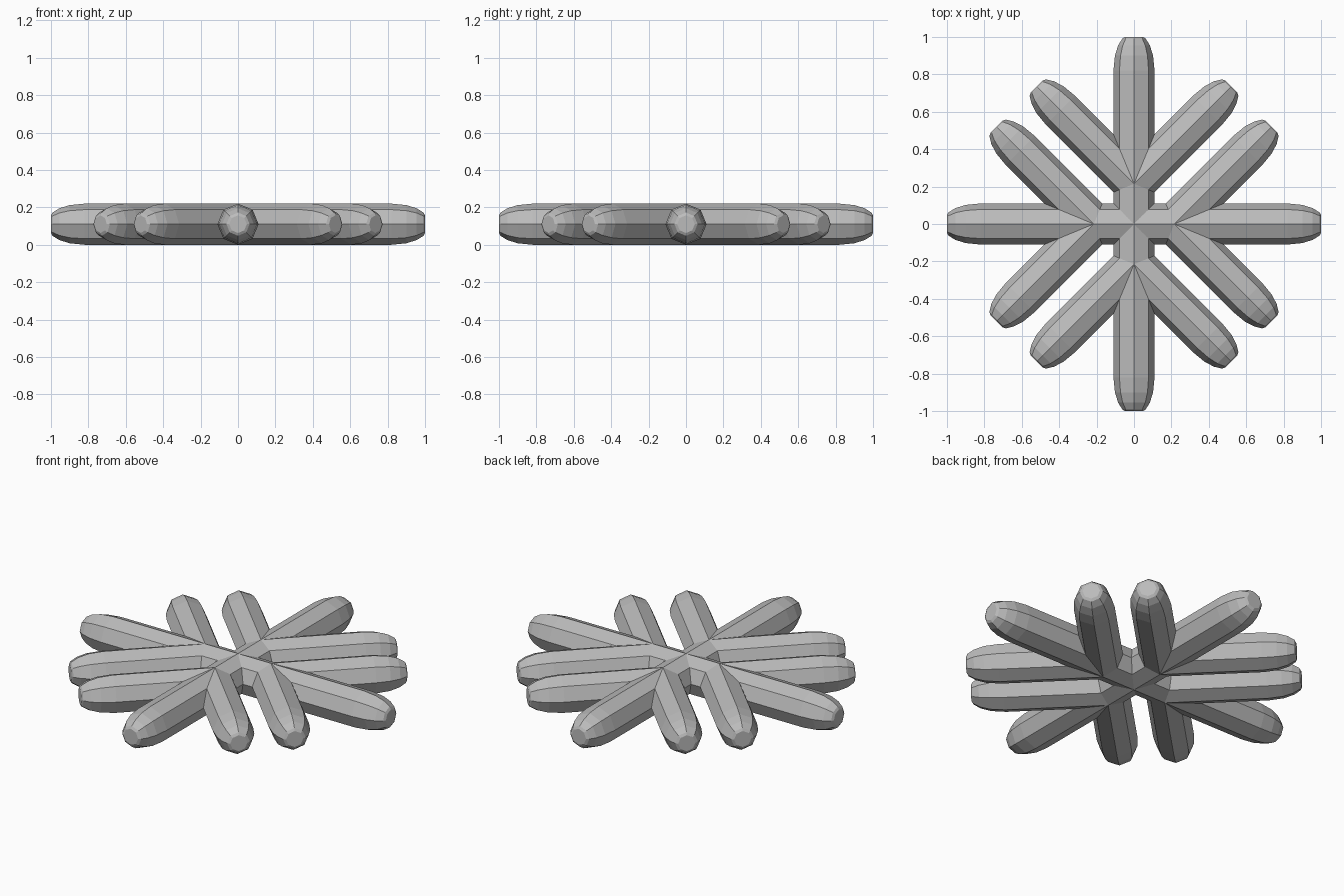
import bpy, bmesh, math
from mathutils import Matrix, Vector

cube = bpy.data.objects.get("Cube")
if cube:
    bpy.data.objects.remove(cube)

RADIUS = 0.11
HUB = 0.215      # distance from the centre where the side branches fork off
SIDES = 8
# rounded tip: distance back from the end, radius
TIP = [(0.18, RADIUS), (0.1, 0.102), (0.045, 0.085), (0.008, 0.062), (0, 0.047)]

grey = bpy.data.materials.new("plain grey")
grey.use_nodes = True
grey.diffuse_color = (0.5, 0.5, 0.5, 1)
grey.node_tree.nodes["Principled BSDF"].inputs["Base Color"].default_value = (0.5, 0.5, 0.5, 1)


def add_rod(name, start, angle, length, mitre=0.0):
    """Octagonal rod lying flat, with a rounded tip and an optionally mitred root."""
    bm = bmesh.new()
    stations = [(0, RADIUS)] + [(length - back, r) for back, r in TIP]
    rings = []
    for i, (along, r) in enumerate(stations):
        ring = []
        for k in range(SIDES):
            a = math.tau * k / SIDES
            side, up = r * math.cos(a), r * math.sin(a)
            shear = side * math.tan(mitre) if i == 0 else 0
            ring.append(bm.verts.new((along + shear, side, up)))
        rings.append(ring)
    for a, b in zip(rings, rings[1:]):
        for k in range(SIDES):
            n = (k + 1) % SIDES
            bm.faces.new((a[k], a[n], b[n], b[k]))
    bm.faces.new(rings[-1])
    bmesh.ops.recalc_face_normals(bm, faces=bm.faces)
    bm.transform(Matrix.Translation(Vector((*start, RADIUS))) @ Matrix.Rotation(angle, 4, "Z"))
    mesh = bpy.data.meshes.new(name)
    bm.to_mesh(mesh)
    bm.free()
    mesh.materials.append(grey)
    bpy.context.collection.objects.link(bpy.data.objects.new(name, mesh))


# four main arms, each forking into two diagonal branches
for i, label in enumerate(("left", "back", "right", "front")):
    turn = i * math.pi / 2
    add_rod(label + "_arm", (0, 0), turn, 1.0)
    fork = (HUB * math.cos(turn), HUB * math.sin(turn))
    for sign, side in ((1, "a"), (-1, "b")):
        add_rod(f"{label}_branch_{side}", fork, turn + sign * math.pi / 4, 0.735,
                mitre=sign * math.pi / 8)
